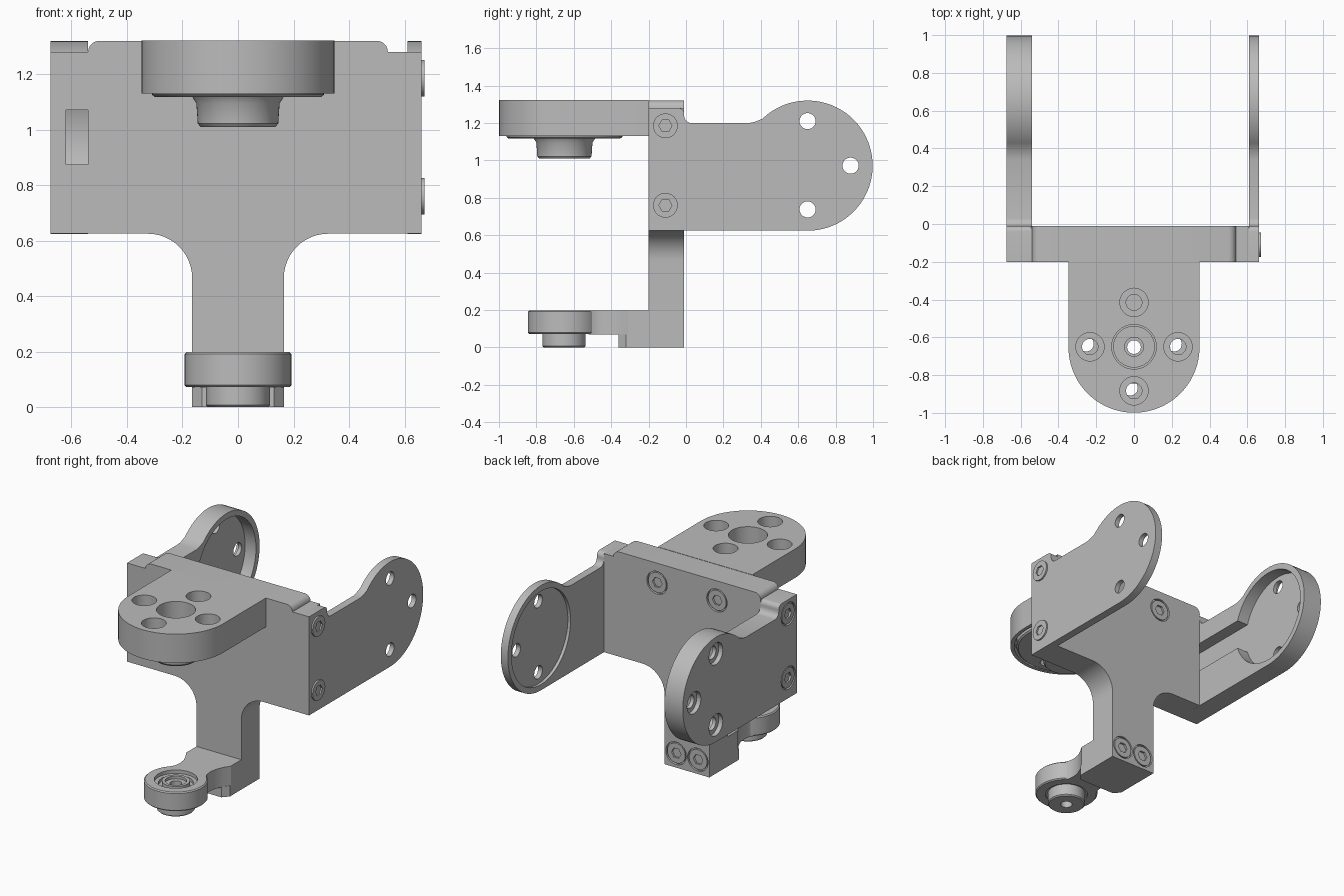
import bpy, bmesh
from math import sin, cos, radians, pi
from mathutils import Vector, Matrix

if "Cube" in bpy.data.objects:
    bpy.data.objects.remove(bpy.data.objects["Cube"])

grey = bpy.data.materials.new("plain grey")
grey.use_nodes = True
grey.diffuse_color = (0.5, 0.5, 0.5, 1)
grey.node_tree.nodes["Principled BSDF"].inputs["Base Color"].default_value = (0.5, 0.5, 0.5, 1)

PLACE = {
    "X": lambda u, v, w: (w, u, v),
    "Y": lambda u, v, w: (u, w, v),
    "Z": lambda u, v, w: (u, v, w),
}


def add_object(name, bm):
    bmesh.ops.recalc_face_normals(bm, faces=bm.faces)
    mesh = bpy.data.meshes.new(name)
    bm.to_mesh(mesh)
    bm.free()
    mesh.materials.append(grey)
    obj = bpy.data.objects.new(name, mesh)
    bpy.context.collection.objects.link(obj)
    return obj


def arc(cu, cv, r, start, end, n=12):
    steps = [radians(start + (end - start) * i / n) for i in range(n + 1)]
    return [(cu + r * cos(a), cv + r * sin(a)) for a in steps]


def prism(name, outline, axis, low, high):
    """Extrude a 2D outline along an axis."""
    bm = bmesh.new()
    put = PLACE[axis]
    a = [bm.verts.new(put(u, v, low)) for u, v in outline]
    b = [bm.verts.new(put(u, v, high)) for u, v in outline]
    bm.faces.new(a)
    bm.faces.new(b)
    for i in range(len(a)):
        j = (i + 1) % len(a)
        bm.faces.new((a[i], a[j], b[j], b[i]))
    return add_object(name, bm)


def rod(axis, u, v, r, low, high, sides=40, name="cutter"):
    return prism(name, arc(u, v, r, 0, 360 - 360 / sides, sides - 1), axis, low, high)


def box(x0, x1, y0, y1, z0, z1):
    return prism("cutter", [(x0, y0), (x1, y0), (x1, y1), (x0, y1)], "Z", z0, z1)


def lathe(name, profile, cx, cy, sides=56):
    """Revolve a closed radius/height loop about a vertical axis."""
    bm = bmesh.new()
    rings = [[bm.verts.new((cx + r * cos(2 * pi * i / sides), cy + r * sin(2 * pi * i / sides), z))
              for r, z in profile] for i in range(sides)]
    n = len(profile)
    for i in range(sides):
        p, q = rings[i], rings[(i + 1) % sides]
        for k in range(n):
            m = (k + 1) % n
            bm.faces.new((p[k], q[k], q[m], p[m]))
    return add_object(name, bm)


def cut(obj, cutters):
    """Subtract the cutters, bake the result and remove them."""
    for c in cutters:
        c.hide_render = True
        mod = obj.modifiers.new("cut", "BOOLEAN")
        mod.operation, mod.solver, mod.object = "DIFFERENCE", "EXACT", c
    graph = bpy.context.evaluated_depsgraph_get()
    baked = bpy.data.meshes.new_from_object(obj.evaluated_get(graph))
    obj.modifiers.clear()
    obj.data = baked
    for c in cutters:
        bpy.data.objects.remove(c)
    return obj


def mirrored(half):
    return half + [(-u, v) for u, v in reversed(half)]


def screw(name, axis, u, v, outer, inner):
    """Round head with a hex socket; outer is the exposed end."""
    d = 1 if outer > inner else -1
    low, high = sorted((inner, outer))
    head = rod(axis, u, v, 0.066, low, high, 32, name)
    socket = sorted((outer - 0.03 * d, outer + 0.02 * d))
    return cut(head, [rod(axis, u, v, 0.035, *socket, sides=6)])


PIVOT_Y, PIVOT_Z = 0.65, 0.972
ARM_HOLES = [(0.65, 1.21), (0.88, 0.972), (0.65, 0.738)]
SIDE_SCREWS = [(-0.11, 1.185), (-0.11, 0.76)]

# Side arms with rounded ends
arm_outline = ([(-0.2, 0.625)] + arc(PIVOT_Y, PIVOT_Z, 0.348, -90, 134, 48)
               + [(0.37, 1.207), (0.34, 1.2)] + arc(0.03, 1.24, 0.04, 270, 180, 6)
               + arc(-0.04, 1.25, 0.03, 0, 90, 6) + [(-0.2, 1.28)])

left_arm = prism("left_arm", arm_outline, "X", 0.61, 0.662)
cut(left_arm, [rod("X", PIVOT_Y, PIVOT_Z, 0.31, 0.58, 0.63, 64)]
    + [rod("X", y, z, 0.043, 0.5, 0.8) for y, z in ARM_HOLES])

right_arm = prism("right_arm", arm_outline, "X", -0.675, -0.54)
cut(right_arm, [rod("X", PIVOT_Y, PIVOT_Z, 0.31, -0.62, -0.5, 64),
                box(-0.62, -0.5, -0.3, 0.5, 0.875, 1.07)]
    + [rod("X", y, z, 0.043, -0.8, -0.5) for y, z in ARM_HOLES]
    + [rod("X", y, z, 0.072, -0.8, -0.645) for y, z in ARM_HOLES]
    + [rod("X", y, z, 0.075, -0.8, -0.66) for y, z in SIDE_SCREWS])

for i, (y, z) in enumerate(SIDE_SCREWS):
    screw(f"left_side_screw_{i}", "X", y, z, 0.672, 0.65)
    screw(f"right_side_screw_{i}", "X", y, z, -0.673, -0.65)


# T-shaped centre plate
def plate_half(width):
    return ([(0.165, 0)] + arc(0.325, 0.465, 0.16, 180, 90)
            + [(width, 0.625), (width, 1.28), (0.545, 1.28)] + arc(0.5, 1.28, 0.04, 0, 90, 6))


left_half = plate_half(0.61)
right_half = [(-x, z) for x, z in reversed(plate_half(0.54))]
plate = prism("centre_plate", left_half + right_half, "Y", -0.2, -0.01)
BACK_SCREWS = [(-0.22, 1.19), (0.22, 1.19), (-0.08, 0.095), (0.08, 0.095)]
cut(plate, [rod("Y", x, z, 0.075, -0.025, 0.1) for x, z in BACK_SCREWS])
for i, (x, z) in enumerate(BACK_SCREWS):
    screw(f"back_screw_{i}", "Y", x, z, -0.012, -0.04)

# Upper platform with bolt holes and a recess underneath
deck_outline = [(0.347, -0.2), (-0.347, -0.2)] + arc(0, -0.652, 0.347, 180, 360, 48)
deck = prism("upper_platform", deck_outline, "Z", 1.13, 1.322)
bolts = [(0, -0.415), (-0.233, -0.65), (0.233, -0.65), (0, -0.883)]
cut(deck, [rod("Z", 0, -0.65, 0.118, 1.0, 1.4), rod("Z", 0, -0.65, 0.325, 1.0, 1.17, 64)]
    + [rod("Z", x, y, 0.075, 1.25, 1.4) for x, y in bolts]
    + [rod("Z", x, y, 0.042, 1.0, 1.4) for x, y in bolts])

# Rotating hub below the platform
hub = lathe("upper_hub", [(0.05, 1.01), (0.135, 1.01), (0.145, 1.022), (0.15, 1.095),
                          (0.165, 1.118), (0.3, 1.118), (0.31, 1.126), (0.31, 1.168),
                          (0.11, 1.168), (0.11, 1.2), (0.05, 1.2)], 0, -0.65)
cut(hub, [rod("Z", x - 0.02, y + 0.015, 0.04, 1.0, 1.3, 24) for x, y in bolts[1:]])

# Lower foot, neck and bearing ring
prism("foot_block", mirrored([(0.165, -0.2), (0.165, -0.32), (0.13, -0.36)]), "Z", 0, 0.07)
prism("foot_neck", mirrored([(0.165, -0.2), (0.165, -0.31), (0.14, -0.35), (0.118, -0.4),
                             (0.11, -0.45), (0.115, -0.49), (0.13, -0.52)]), "Z", 0.07, 0.198)
lathe("bearing_ring", [(0.13, 0.072), (0.185, 0.072), (0.192, 0.079), (0.192, 0.191),
                       (0.185, 0.198), (0.13, 0.198)], 0, -0.652)
lathe("bearing_hub", [(0.036, 0), (0.108, 0), (0.115, 0.007), (0.115, 0.08), (0.132, 0.08),
                      (0.132, 0.175), (0.105, 0.175), (0.105, 0.155), (0.085, 0.155),
                      (0.085, 0.188), (0.065, 0.188), (0.065, 0.17), (0.036, 0.17)], 0, -0.652)

# Smooth round walls while keeping crisp edges
bpy.ops.object.select_all(action="DESELECT")
for obj in bpy.context.collection.objects:
    if obj.type == "MESH":
        obj.select_set(True)
        bpy.context.view_layer.objects.active = obj
bpy.ops.object.shade_smooth_by_angle(angle=radians(30))
